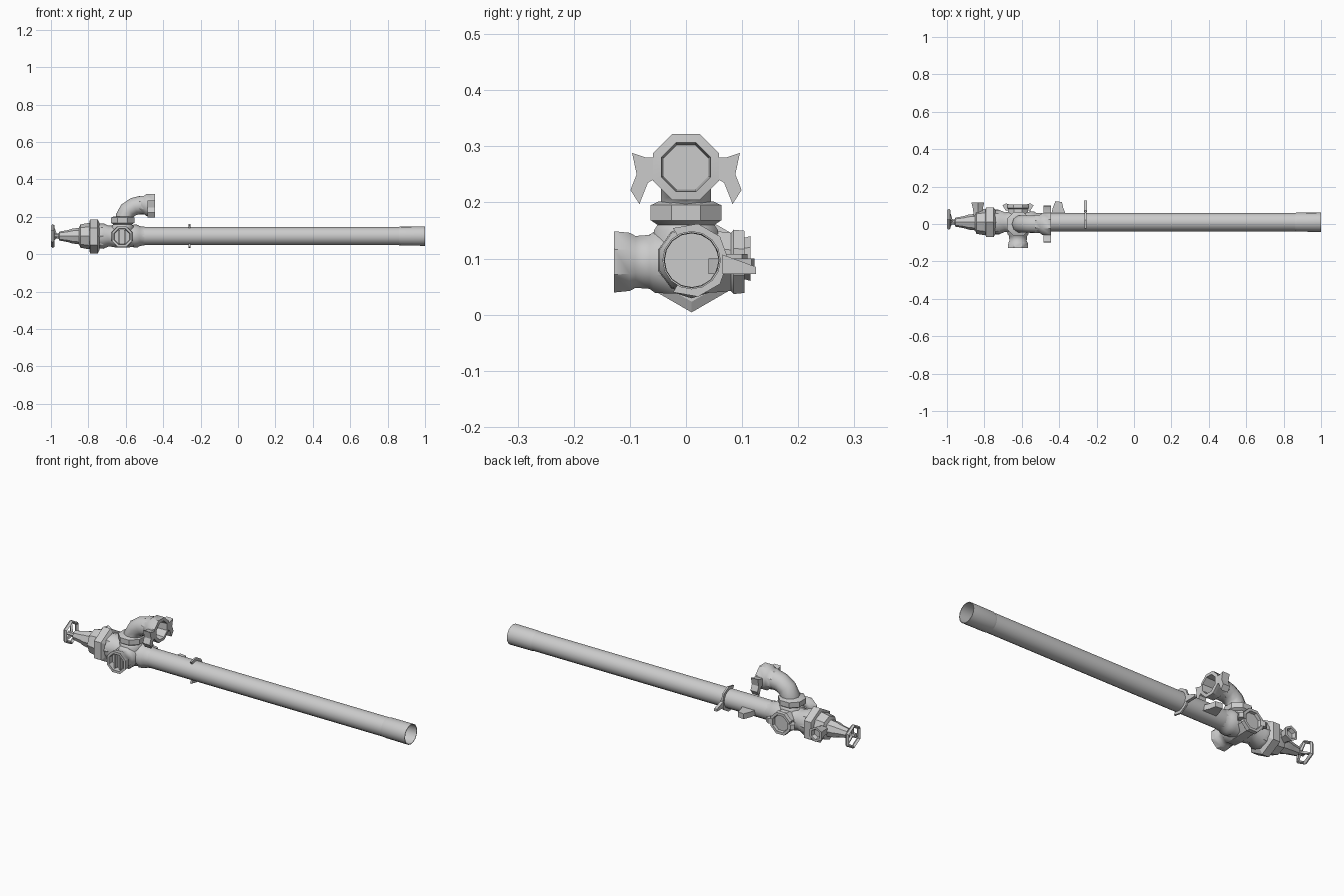
import bpy, bmesh, math
from mathutils import Vector

if "Cube" in bpy.data.objects:
    bpy.data.objects.remove(bpy.data.objects["Cube"])

CY, CZ = 0.01, 0.097          # main axis of the pipe


def finish(name, bm, angle=40):
    bmesh.ops.recalc_face_normals(bm, faces=bm.faces)
    me = bpy.data.meshes.new(name)
    bm.to_mesh(me)
    bm.free()
    me.shade_smooth()
    me.set_sharp_from_angle(angle=math.radians(angle))
    ob = bpy.data.objects.new(name, me)
    bpy.context.collection.objects.link(ob)
    return ob


def rings(name, stations, sides, turn=0.0, cap_start=False, cap_end=False, angle=40):
    """Skin a row of polygon rings; each station is (centre, axis, radius)."""
    bm = bmesh.new()
    loops = []
    for c, axis, r in stations:
        a = Vector(axis).normalized()
        u = a.cross(Vector((0, 1, 0)) if abs(a.y) < 0.9 else Vector((1, 0, 0))).normalized()
        v = a.cross(u)
        loops.append([bm.verts.new(Vector(c) + r * (u * math.cos(t) + v * math.sin(t)))
                      for t in (turn + 2 * math.pi * i / sides for i in range(sides))])
    for p, q in zip(loops, loops[1:]):
        for i in range(sides):
            j = (i + 1) % sides
            bm.faces.new((p[i], p[j], q[j], q[i]))
    if cap_start:
        bm.faces.new(loops[0])
    if cap_end:
        bm.faces.new(loops[-1])
    return finish(name, bm, angle)


def lathe(name, origin, axis, profile, sides, **kw):
    """Turned part: profile holds (distance along axis, radius)."""
    o, a = Vector(origin), Vector(axis)
    return rings(name, [(o + a * d, a, r) for d, r in profile], sides, **kw)


def prism(name, points, depth):
    """Extrude a flat outline of 3D points along a vector."""
    bm = bmesh.new()
    f = bm.faces.new([bm.verts.new(p) for p in points])
    ext = bmesh.ops.extrude_face_region(bm, geom=[f], use_keep_orig=True)
    moved = [g for g in ext["geom"] if isinstance(g, bmesh.types.BMVert)]
    bmesh.ops.translate(bm, verts=moved, vec=depth)
    return finish(name, bm, 30)


X, Y, Z = (1, 0, 0), (0, 1, 0), (0, 0, 1)
main = (0, CY, CZ)

# Long pipe, with a slightly wider open sleeve at its far end
lathe("long_pipe", main, X, [(-0.6, 0.049), (0.9, 0.049)], 16)
lathe("end_sleeve", main, X, [(0.86, 0.049), (0.87, 0.051), (1.0, 0.052), (1.0, 0.049), (0.86, 0.048)], 16)
lathe("pipe_joint", main, X, [(-0.56, 0.062), (-0.535, 0.06), (-0.525, 0.053), (-0.5, 0.05)], 10)

# Valve body, bonnet cone and stem
lathe("valve_body", main, X, [(-0.75, 0.065), (-0.72, 0.068), (-0.69, 0.055), (-0.66, 0.06),
                              (-0.58, 0.06), (-0.54, 0.055)], 10, cap_start=True, cap_end=True)
lathe("bonnet", main, X, [(-0.995, 0.012), (-0.96, 0.013), (-0.955, 0.024), (-0.91, 0.032),
                          (-0.885, 0.04), (-0.85, 0.044), (-0.843, 0.062), (-0.8, 0.07), (-0.72, 0.066)],
      8, cap_start=True, cap_end=True)
lathe("hex_flange", (0, CY, 0.095), X, [(-0.795, 0.078), (-0.79, 0.091), (-0.75, 0.091), (-0.74, 0.072)],
      6, cap_start=True, cap_end=True, angle=25)

# Hexagonal handwheel with spokes
wheel = Vector((-0.99, 0.025, CZ))
lathe("handwheel_rim", wheel, X, [(-0.01, 0.056), (0, 0.064), (0.01, 0.056), (0, 0.047), (-0.01, 0.056)], 6)
for i in range(3):
    t = math.pi / 2 + i * 2 * math.pi / 3
    d = Vector((0, math.cos(t), math.sin(t)))
    hub = Vector((-0.975, CY, CZ))
    rim = wheel + d * 0.053
    rings(f"handwheel_spoke_{i}", [(hub, rim - hub, 0.009), (rim, rim - hub, 0.006)], 4,
          cap_start=True, cap_end=True)

# Front outlet: collar, recessed plug and grip bars
front = (-0.62, 0, 0.094)
lathe("front_outlet", front, (0, -1, 0),
      [(0.0, 0.062), (0.055, 0.06), (0.065, 0.052), (0.09, 0.05), (0.1, 0.056), (0.128, 0.059),
       (0.128, 0.046), (0.1, 0.043)], 8, turn=math.pi / 8, cap_start=True, cap_end=True)
for dx in (-0.015, 0.015):
    prism("plug_bar", [(-0.62 + dx + sx * 0.005, -0.099, 0.094 + sz * 0.036)
                       for sx, sz in ((-1, -1), (1, -1), (1, 1), (-1, 1))], (0, -0.02, 0))

# Rear boss with a pair of side ears
lathe("rear_boss", front, Y, [(0.0, 0.062), (0.065, 0.058), (0.08, 0.056), (0.085, 0.062), (0.104, 0.06),
                              (0.104, 0.046), (0.09, 0.043)], 8, turn=math.pi / 8, cap_start=True, cap_end=True)
for s in (-1, 1):
    prism("rear_boss_ear", [(-0.62 + s * a, b, 0.082) for a, b in
                            ((0.045, 0.075), (0.065, 0.07), (0.083, 0.1), (0.065, 0.11), (0.045, 0.104))],
          (0, 0, 0.026))

# Vertical branch with collar
lathe("branch_collar", (-0.617, 0, 0), Z,
      [(0.1, 0.06), (0.15, 0.062), (0.16, 0.055), (0.168, 0.068), (0.195, 0.068), (0.202, 0.052)],
      8, turn=math.pi / 8, cap_start=True, cap_end=True)

# Elbow turning toward the long pipe
elbow = [((-0.608, 0, 0.17), 0, 0.047), ((-0.606, 0, 0.205), 12, 0.047), ((-0.588, 0, 0.235), 38, 0.047),
         ((-0.555, 0, 0.255), 65, 0.048), ((-0.52, 0, 0.262), 82, 0.05), ((-0.48, 0, 0.263), 88, 0.05)]
rings("elbow", [(c, (math.sin(math.radians(t)), 0, math.cos(math.radians(t))), r) for c, t, r in elbow], 10)

# Open hose coupling on the elbow
lathe("hose_coupling", (0, 0, 0.263), X,
      [(-0.53, 0.05), (-0.5, 0.054), (-0.49, 0.063), (-0.445, 0.064), (-0.443, 0.047), (-0.52, 0.043)],
      8, turn=math.pi / 8, cap_end=True)
for s in (-1, 1):
    prism("coupling_lug", [(-0.485, s * a, b) for a, b in
                           ((0.05, 0.28), (0.072, 0.28), (0.096, 0.288), (0.088, 0.25), (0.099, 0.222),
                            (0.083, 0.197), (0.068, 0.235), (0.05, 0.245))], (0.04, 0, 0))

# Wall fixing lugs behind the bonnet and the pipe
lathe("bonnet_lug", (-0.835, 0.04, 0.1), Y,
      [(0.0, 0.025), (0.04, 0.03), (0.075, 0.04), (0.075, 0.028), (0.055, 0.022)], 6, cap_end=True)
prism("pipe_lug", [(a, b, 0.072) for a, b in
                   ((-0.445, 0.04), (-0.435, 0.085), (-0.42, 0.122), (-0.385, 0.117),
                    (-0.378, 0.085), (-0.36, 0.04))], (0, 0, 0.028))

# Thin half clamp round the back of the pipe
arc = [math.radians(a) for a in range(-120, 121, 40)]
prism("pipe_clamp", [(-0.264, CY + 0.066 * math.cos(a), CZ + 0.066 * math.sin(a)) for a in arc] +
      [(-0.264, CY + 0.05 * math.cos(a), CZ + 0.05 * math.sin(a)) for a in reversed(arc)], (0.009, 0, 0))
prism("clamp_tab", [(-0.268, CY + a, CZ + b) for a, b in
                    ((0.055, -0.025), (0.115, -0.025), (0.115, -0.012), (0.055, 0.01))], (0.016, 0, 0))
